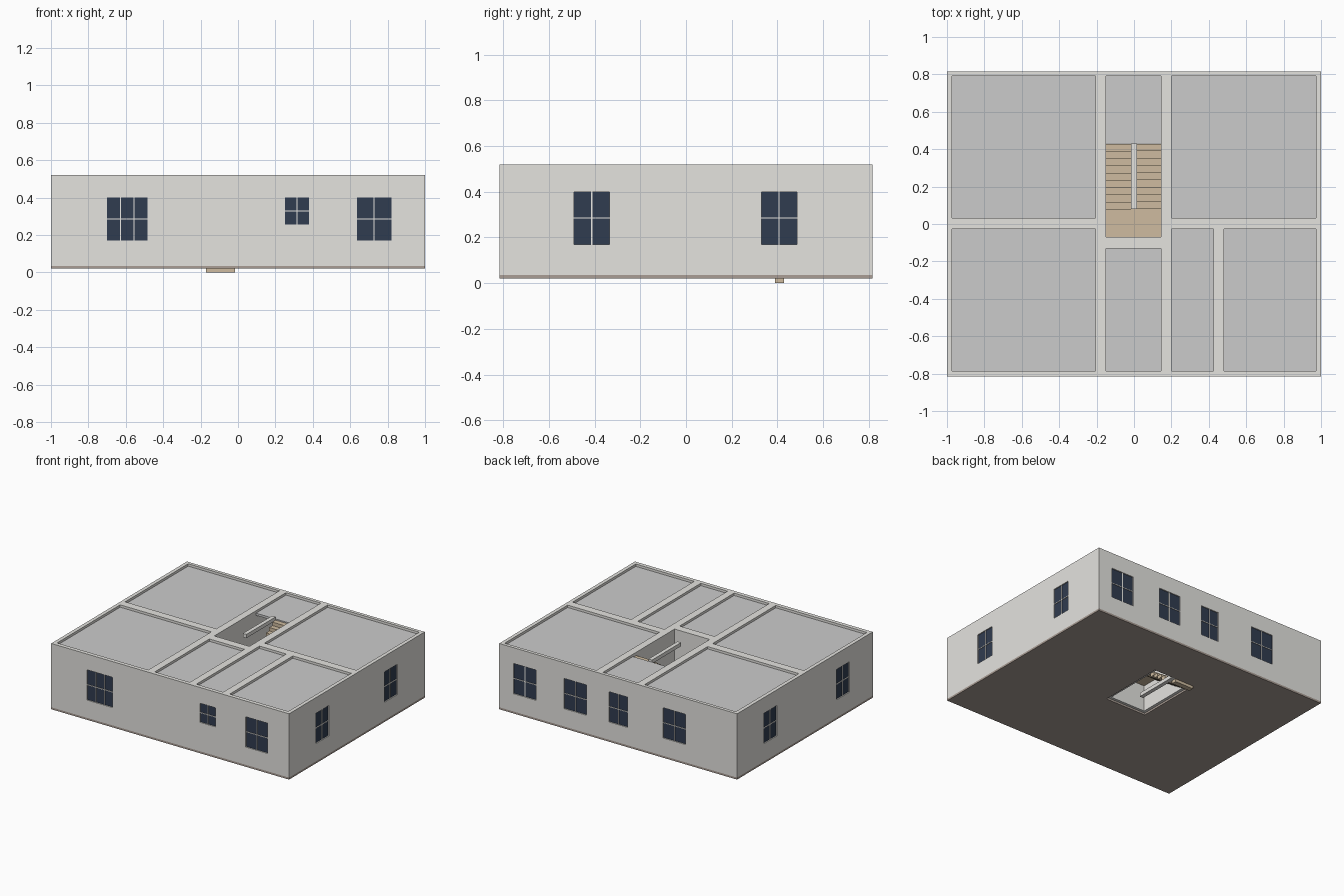
import bpy, bmesh
from mathutils import Matrix, Vector

if "Cube" in bpy.data.objects:
    bpy.data.objects.remove(bpy.data.objects["Cube"])


def material(name, rgb):
    m = bpy.data.materials.new(name)
    m.diffuse_color = (*rgb, 1)
    m.use_nodes = True
    m.node_tree.nodes["Principled BSDF"].inputs["Base Color"].default_value = m.diffuse_color
    return m


WALL = material("plaster", (0.78, 0.77, 0.74))
SLAB = material("slab_brown", (0.40, 0.34, 0.30))
WOOD = material("wood", (0.62, 0.50, 0.35))
GLASS = material("glass", (0.03, 0.045, 0.08))
TRIM = material("trim", (0.85, 0.84, 0.80))


def boxes(name, ranges, mat=None):
    """One object made of boxes given as (x0, x1, y0, y1, z0, z1)."""
    bm = bmesh.new()
    for x0, x1, y0, y1, z0, z1 in ranges:
        c = Vector(((x0 + x1) / 2, (y0 + y1) / 2, (z0 + z1) / 2))
        s = Matrix.Diagonal((x1 - x0, y1 - y0, z1 - z0, 1))
        bmesh.ops.create_cube(bm, size=1, matrix=Matrix.Translation(c) @ s)
    me = bpy.data.meshes.new(name)
    bm.to_mesh(me)
    bm.free()
    ob = bpy.data.objects.new(name, me)
    bpy.context.collection.objects.link(ob)
    if mat:
        me.materials.append(mat)
    return ob


def cut(ob, name, ranges):
    cutter = boxes(name, ranges)
    cutter.hide_render = True
    cutter.hide_viewport = True
    m = ob.modifiers.new(name, 'BOOLEAN')
    m.operation, m.solver, m.object = 'DIFFERENCE', 'EXACT', cutter


HX, HY, Z0, Z1 = 1.0, 0.815, 0.035, 0.52

# Room footprints (x0, x1, y0, y1)
rooms = [
    (-0.972, -0.205, 0.033, 0.79), (0.2, 0.972, 0.033, 0.79),
    (-0.972, -0.205, -0.785, -0.027), (0.2, 0.425, -0.785, -0.027),
    (0.48, 0.972, -0.785, -0.027), (-0.15, 0.145, -0.785, -0.13),
]
hall = (-0.15, 0.145, -0.07, 0.79)

# Windows: (side, start, end, bottom, columns) along the wall
windows = [
    ("front", -0.70, -0.485, 0.17, 3), ("front", 0.25, 0.38, 0.255, 2),
    ("front", 0.635, 0.82, 0.17, 2),
    ("back", -0.565, -0.377, 0.17, 2), ("back", -0.077, 0.077, 0.17, 2),
    ("back", 0.268, 0.455, 0.17, 2), ("back", 0.69, 0.88, 0.17, 2),
    ("right", -0.49, -0.335, 0.17, 2), ("right", 0.33, 0.485, 0.17, 2),
    ("left", -0.535, -0.38, 0.17, 2), ("left", 0.335, 0.49, 0.17, 2),
]
TOP = 0.40


def on_wall(side, a, b, d0, d1, z0, z1):
    """Box spanning a..b along a wall, d0..d1 inward from its outer face."""
    h = HY if side in ("front", "back") else HX
    p, q = (h - d1, h - d0) if side in ("back", "right") else (-h + d0, -h + d1)
    return (a, b, p, q, z0, z1) if h == HY else (p, q, a, b, z0, z1)


# Walls with rooms and window openings cut out
walls = boxes("walls", [(-HX, HX, -HY, HY, Z0, Z1)], WALL)
cut(walls, "room_cutter", [(*r, -0.1, 0.7) for r in rooms + [hall]])
cut(walls, "window_cutter",
    [on_wall(s, a, b, -0.02, 0.05, z, TOP) for s, a, b, z, n in windows])

# Glass panes and glazing bars
boxes("window_glass",
      [on_wall(s, a, b, 0.008, 0.016, z, TOP) for s, a, b, z, n in windows], GLASS)
bars = []
T = 0.0025
for s, a, b, z, n in windows:
    zm = (z + TOP) / 2
    bars.append(on_wall(s, a, b, 0.003, 0.012, zm - T, zm + T))
    for i in range(1, n):
        m = a + (b - a) * i / n
        bars.append(on_wall(s, m - T, m + T, 0.003, 0.012, z, TOP))
boxes("glazing_bars", bars, TRIM)

# Floor slab with stair opening
floor = boxes("floor_slab", [(-HX, HX, -HY, HY, 0.02, Z0)], SLAB)
cut(floor, "stair_opening_cutter", [(-0.172, 0.172, -0.09, 0.43, -0.1, 0.2)])

# Recessed ceilings; the hall ceiling stops at the stairwell
boxes("ceilings", [(*r, 0.485, 0.502)
                   for r in rooms + [(-0.15, 0.145, 0.43, 0.79)]])

# Half-turn staircase: lower flight, landing, upper flight
N, RISE, Y0, Y1 = 9, 0.026, 0.08, 0.428
RUN = (Y1 - Y0) / N
lower = [(-0.172, -0.017, Y1 - (i + 1) * RUN, Y1 - i * RUN, i * RISE, (i + 1) * RISE)
         for i in range(N)]
upper = [(0.017, 0.172, Y0 + i * RUN, Y0 + (i + 1) * RUN,
          (N + 1 + i) * RISE, (N + 2 + i) * RISE) for i in range(N)]
boxes("lower_flight", lower, WOOD)
boxes("upper_flight", upper, WOOD)
boxes("landing", [(-0.172, 0.172, -0.09, Y0, N * RISE, (N + 1) * RISE)], WOOD)

# Beams between the two flights
boxes("stair_beams", [(-0.015, 0.015, Y0, 0.43, 0.49, 0.518),
                      (-0.015, 0.015, Y0, 0.43, 0.022, 0.05)], WALL)
